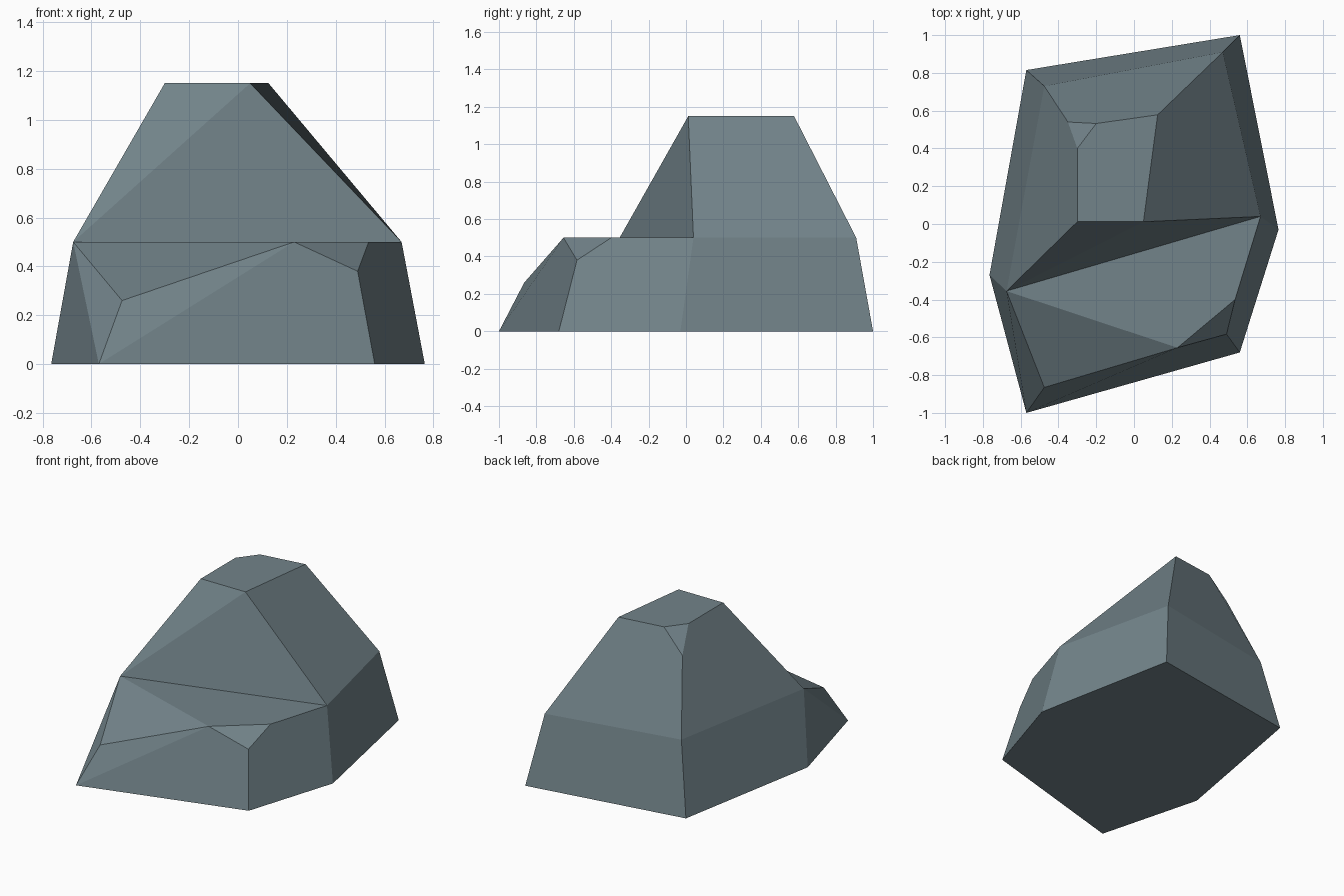
import bpy
import bmesh

if "Cube" in bpy.data.objects:
    bpy.data.objects.remove(bpy.data.objects["Cube"])

# One flat stone colour
stone = bpy.data.materials.new("blue grey stone")
stone.diffuse_color = (0.17, 0.23, 0.255, 1)
stone.use_nodes = True
stone.node_tree.nodes["Principled BSDF"].inputs["Base Color"].default_value = stone.diffuse_color

bm = bmesh.new()


def ring(points, z):
    return [bm.verts.new((x, y, z)) for x, y in points]


# Six-sided foot, counter-clockwise from the front left
b = ring([(-.57, -1), (.56, -.68), (.765, -.03), (.56, 1), (-.57, .815), (-.765, -.27)], 0)
# Shoulder ring, with the two chipped front corners lowered
m = ring([(-.475, -.865), (.49, -.583), (.67, .04), (.47, .91), (-.475, .73), (-.675, -.355)], .5)
m[0].co.z, m[1].co.z = .26, .38
# Chip points on the ledge edge
p, q = ring([(.23, -.655), (.535, -.4)], .5)
# Flat summit, with its back left corner cut off
t = ring([(-.3, .012), (.05, .012), (.125, .578), (-.2, .532), (-.3, .4)], 1.15)
c = bm.verts.new((-.35, .54, .99))

faces = [b[::-1], t]
# Plain lower walls
for i in (2, 3, 4):
    faces.append([b[i], b[i + 1], m[i + 1], m[i]])
# Chipped front walls
faces += [[b[0], p, m[0]], [b[0], b[1], m[1], p], [p, m[1], q],
          [b[1], b[2], m[2], q, m[1]],
          [b[5], b[0], m[5]], [b[0], m[0], m[5]], [m[0], p, m[5]]]
# Front ledge
faces.append([m[5], p, q, m[2]])
# Upper peak
faces += [[m[5], m[2], t[1]], [m[5], t[1], t[0]],
          [m[2], m[3], t[2], t[1]],
          [m[3], m[4], c, t[3], t[2]],
          [m[4], m[5], t[0], t[4], c],
          [c, t[4], t[3]]]
for f in faces:
    bm.faces.new(f)
bmesh.ops.recalc_face_normals(bm, faces=bm.faces)

mesh = bpy.data.meshes.new("rock")
bm.to_mesh(mesh)
bm.free()
mesh.materials.append(stone)
bpy.context.collection.objects.link(bpy.data.objects.new("rock", mesh))
